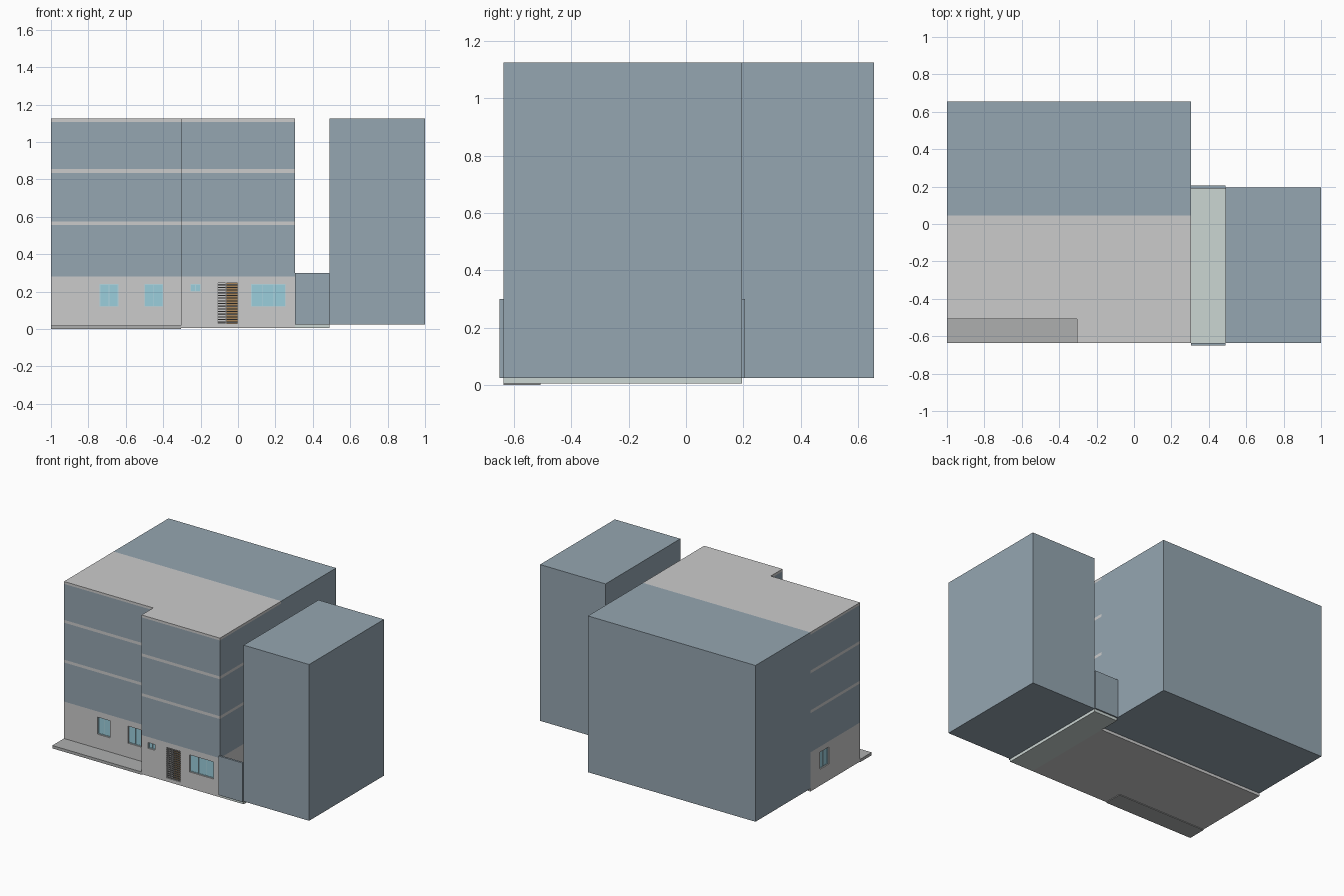
import bpy, bmesh
from mathutils import Vector

if "Cube" in bpy.data.objects:
    bpy.data.objects.remove(bpy.data.objects["Cube"])


def material(name, rgb):
    m = bpy.data.materials.new(name)
    m.diffuse_color = (*rgb, 1)
    m.use_nodes = True
    m.node_tree.nodes["Principled BSDF"].inputs["Base Color"].default_value = m.diffuse_color
    return m


BLUE = material("slate_blue", (0.30, 0.38, 0.44))
GLASS = material("glass", (0.33, 0.62, 0.72))
FRAME = material("window_frame", (0.45, 0.68, 0.75))
DARK = material("dark_paving", (0.42, 0.43, 0.43))
PALE = material("pale_green_paving", (0.60, 0.67, 0.65))
WOOD = material("brown_wood", (0.40, 0.24, 0.10))
METAL = material("dark_metal", (0.22, 0.22, 0.22))


def finish(name, bm, mat=None):
    bmesh.ops.recalc_face_normals(bm, faces=bm.faces)
    me = bpy.data.meshes.new(name)
    bm.to_mesh(me)
    bm.free()
    ob = bpy.data.objects.new(name, me)
    bpy.context.collection.objects.link(ob)
    if mat:
        me.materials.append(mat)
    return ob


def boxes(name, items, mat=None):
    """One object from (x0, x1, y0, y1, z0, z1) boxes."""
    bm = bmesh.new()
    for x0, x1, y0, y1, z0, z1 in items:
        vs = bmesh.ops.create_cube(bm, size=1)["verts"]
        for v in vs:
            v.co = Vector(((x0 + x1) / 2 + v.co.x * (x1 - x0),
                           (y0 + y1) / 2 + v.co.y * (y1 - y0),
                           (z0 + z1) / 2 + v.co.z * (z1 - z0)))
    return finish(name, bm, mat)


def prism(name, pts, z0, z1, mat=None):
    """Extruded floor plan."""
    bm = bmesh.new()
    f = bm.faces.new([bm.verts.new((x, y, z0)) for x, y in pts])
    top = bmesh.ops.extrude_face_region(bm, geom=[f])["geom"]
    for v in top:
        if isinstance(v, bmesh.types.BMVert):
            v.co.z = z1
    return finish(name, bm, mat)


def cut(ob, cutter):
    """Subtract the cutter, bake the result and remove the cutter."""
    mod = ob.modifiers.new("cut", "BOOLEAN")
    mod.operation, mod.solver, mod.object = "DIFFERENCE", "EXACT", cutter
    cutter.hide_render = True
    dg = bpy.context.evaluated_depsgraph_get()
    me = bpy.data.meshes.new_from_object(ob.evaluated_get(dg))
    ob.modifiers.clear()
    ob.data = me
    bpy.data.objects.remove(cutter)


# Main plan: L-shaped front with the left bay set back
XL, XM, XR, XP = -1.0, -0.305, 0.305, 0.49
YF, YS, YB = -0.637, -0.507, 0.045


def plan(t=0):
    return [(XL + t, YS + t), (XM + t, YS + t), (XM + t, YF + t),
            (XR - t, YF + t), (XR - t, YB - t), (XL + t, YB - t)]


# Neighbouring masses
boxes("rear_block", [(XL, XR, YB, 0.655, 0.025, 1.125)], BLUE)
boxes("right_block", [(XP, 1.0, YF, 0.195, 0.025, 1.125)], BLUE)

# Ground
prism("ground_slab", plan(), 0.005, 0.025)
boxes("passage_floor", [(XR, XP, YF, 0.195, 0.005, 0.025)], PALE)
boxes("front_patio", [(XL, XM, YF, YS, 0.0, 0.02)], DARK)

# Passage gates, front and back
for name, y in (("front_gate", -0.643), ("back_gate", 0.198)):
    boxes(name, [(XR, XP, y - 0.007, y + 0.007, 0.025, 0.30)], BLUE)

# Upper storeys and the slabs between them
for i, (z0, z1) in enumerate([(0.28, 0.555), (0.575, 0.835), (0.855, 1.108)]):
    prism(f"upper_storey_{i + 1}", plan(), z0, z1, BLUE)
for i, (z0, z1) in enumerate([(0.26, 0.28), (0.555, 0.575),
                              (0.835, 0.855), (1.108, 1.125)]):
    prism(f"floor_slab_{i + 1}", plan(), z0, z1)

# Ground floor walls with openings: x0, x1, wall y, z0, z1, panes
T = 0.022
windows = [(-0.74, -0.64, YS, 0.12, 0.24, 2), (-0.50, -0.40, YS, 0.12, 0.24, 2),
           (-0.255, -0.20, YF, 0.20, 0.24, 2), (0.07, 0.255, YF, 0.12, 0.24, 3)]
DX0, DX1, DZ0, DZ1 = -0.11, 0.0, 0.03, 0.245
SY0, SY1 = -0.16, -0.06
walls = prism("ground_floor_walls", plan(), 0.025, 0.26)
cut(walls, prism("inner_cutter", plan(T), 0.0, 0.3))
holes = [(a, b, y - 0.05, y + 0.05, c, d) for a, b, y, c, d, n in windows]
holes += [(DX0, DX1, YF - 0.05, YF + 0.05, DZ0, DZ1),
          (XL - 0.05, XL + 0.05, SY0, SY1, 0.12, 0.24)]
cut(walls, boxes("opening_cutter", holes))


def window(name, u0, u1, z0, z1, panes, place):
    """Recessed glass with a frame; place maps (u0, u1, d0, d1, z0, z1)."""
    w = 0.004
    bars = [(u0, u1, 0.008, 0.016, z, z + w) for z in (z0, z1 - w)]
    for i in range(panes + 1):
        u = u0 + (u1 - u0 - w) * i / panes
        bars.append((u, u + w, 0.008, 0.016, z0 + w, z1 - w))
    boxes(name + "_frame", [place(*b) for b in bars], FRAME)
    boxes(name + "_glass", [place(u0, u1, 0.011, 0.013, z0, z1)], GLASS)


for i, (a, b, y, c, d, n) in enumerate(windows):
    window(f"front_window_{i + 1}", a, b, c, d, n,
           lambda u0, u1, d0, d1, z0, z1: (u0, u1, y + d0, y + d1, z0, z1))
window("side_window", SY0, SY1, 0.12, 0.24, 2,
       lambda u0, u1, d0, d1, z0, z1: (XL + d0, XL + d1, u0, u1, z0, z1))

# Entrance: barred grille in front of a wooden door leaf and fixed panel
N = 15
step = (DZ1 - DZ0) / N
slats = [(DX0, DX1, YF + 0.001, YF + 0.008,
          DZ0 + step * i + 0.003, DZ0 + step * i + 0.009) for i in range(N)]
boxes("door_grille", slats, METAL)
boxes("grille_posts", [(x, x + 0.004, YF + 0.008, YF + 0.012, DZ0, DZ1)
                       for x in (DX0, -0.066, DX1 - 0.004)], METAL)
boxes("door_leaf", [(-0.064, DX1, YF + 0.014, YF + 0.02, DZ0, DZ1)], WOOD)
boxes("door_side_panel", [(DX0, -0.064, YF + 0.014, YF + 0.02, DZ0, DZ1)])
